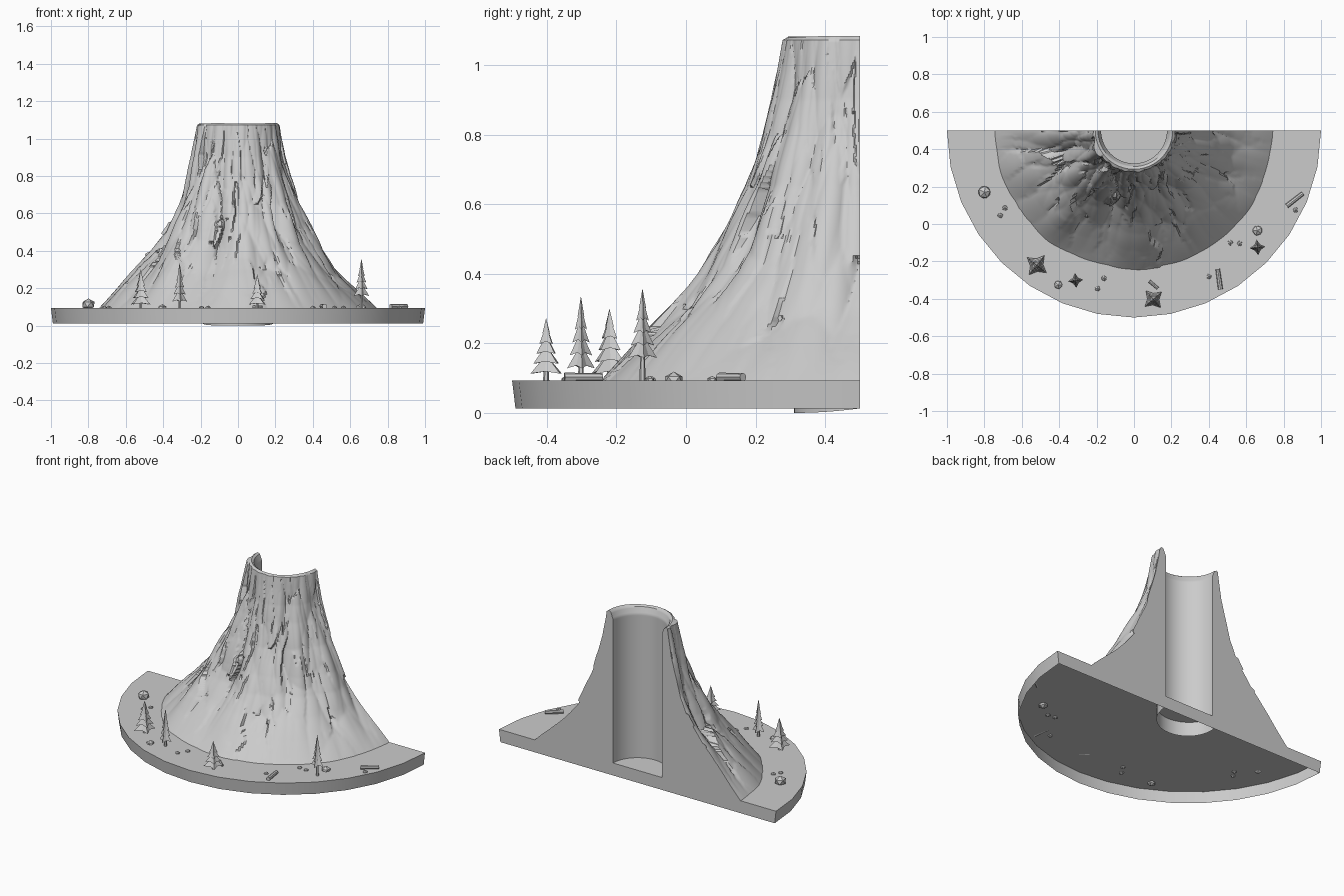
import bpy, bmesh, math, random
from mathutils import Vector, Matrix, noise

random.seed(4)
if "Cube" in bpy.data.objects:
    bpy.data.objects.remove(bpy.data.objects["Cube"])

AXIS_Y = 0.5          # the cut plane holds the volcano's axis
GROUND = 0.093

stone = bpy.data.materials.new("plain_grey")
stone.use_nodes = True
GREY = (0.6, 0.6, 0.6, 1)
stone.diffuse_color = GREY
stone.node_tree.nodes["Principled BSDF"].inputs["Base Color"].default_value = GREY


def finish(bm, name, smooth=None):
    bmesh.ops.recalc_face_normals(bm, faces=bm.faces)
    mesh = bpy.data.meshes.new(name)
    bm.to_mesh(mesh)
    bm.free()
    mesh.materials.append(stone)
    ob = bpy.data.objects.new(name, mesh)
    bpy.context.collection.objects.link(ob)
    if smooth:
        bpy.ops.object.select_all(action='DESELECT')
        ob.select_set(True)
        bpy.context.view_layer.objects.active = ob
        bpy.ops.object.shade_smooth_by_angle(angle=math.radians(smooth))
    return ob


def polar(r, a, z):
    return Vector((r * math.cos(a), AXIS_Y + r * math.sin(a), z))


def half_ring(bm, r, z, n):
    return [bm.verts.new(polar(r, math.pi * (1 + i / n), z)) for i in range(n + 1)]


def bridge(bm, a, b):
    for i in range(len(a) - 1):
        bm.faces.new((a[i], a[i + 1], b[i + 1], b[i]))


# Half-disc base: top plate and walls, open underneath
bm = bmesh.new()
top = half_ring(bm, 1.0, GROUND, 16)
low = half_ring(bm, 0.99, 0.012, 16)
bridge(bm, low, top)
bm.faces.new((low[-1], low[0], top[0], top[-1]))
bm.faces.new(top)
finish(bm, "base", 30)

# Short vent stub under the plate, its lower rim rising towards the cut
bm = bmesh.new()
top = half_ring(bm, 0.19, GROUND, 24)
low = half_ring(bm, 0.19, 0.0, 24)
for v in low:
    v.co.z = 0.013 * ((v.co.y - 0.31) / 0.19) ** 2
bridge(bm, low, top)
finish(bm, "vent_stub", 30)

# Mountain: craggy outer slope, rim, vent and flat cut faces
PROFILE = [(0.09, 0.745), (0.2, 0.64), (0.3, 0.55), (0.4, 0.472), (0.5, 0.412), (0.65, 0.335),
           (0.8, 0.28), (0.9, 0.253), (1.0, 0.235), (1.08, 0.223)]


def slope(z):
    for (z0, r0), (z1, r1) in zip(PROFILE, PROFILE[1:]):
        if z <= z1:
            return r0 + (r1 - r0) * (z - z0) / (z1 - z0)


def slabs(p):
    # tilted slabs of rock that meet in creases
    best = -9
    for q in noise.voronoi(p)[1]:
        tilt = noise.cell_vector(q * 7.3) - Vector((0.5, 0.5, 0.5))
        best = max(best, tilt.dot(p - q) * 1.3 + tilt.x * 0.4 - 0.7 * (p - q).length_squared)
    return best


def crag(a, z):
    d = Vector((math.cos(a), math.sin(a), 0))
    up = Vector((0, 0, z))
    warp = 0.12 * noise.noise_vector(d * 4 + up * 4)
    lean = Vector((0.5 * z, -0.4 * z, 0))
    broad = slabs(d * 3.2 + up * 2.6 + lean + warp)
    small = slabs(d * 7 + up * 4.2 - lean + warp)
    gully = noise.noise(d * 3.5 + up * 0.8)
    h = (z - GROUND) / (1.08 - GROUND)
    strength = min(1, 0.25 + h * 4) * (1 - 0.7 * max(0, h - 0.5) / 0.5)
    return strength * (0.075 * broad + 0.025 * small + 0.025 * gully)


N, M = 200, 120
bm = bmesh.new()
outer, inner = [], []
for j in range(M + 1):
    z = GROUND + (1.072 - GROUND) * j / M
    shell = half_ring(bm, 1, z, N)
    vent = half_ring(bm, 0.176 + 0.016 * max(0, (z - 1.03) / 0.04), z, N)
    for i, v in enumerate(shell):
        a = math.pi * (1 + i / N)
        v.co = polar(max(0.215, slope(z) + crag(a, z)), a, z)
    outer.append(shell)
    inner.append(vent)
for j in range(M):
    bridge(bm, outer[j], outer[j + 1])
    bridge(bm, inner[j + 1], inner[j])
    for k in (0, N):
        bm.faces.new((outer[j][k], outer[j + 1][k], inner[j + 1][k], inner[j][k]))
crest = half_ring(bm, 0.207, 1.082, N)
for v in crest:
    v.co.z += 0.005 * noise.noise(v.co * 7)
bridge(bm, outer[M], crest)
bridge(bm, crest, inner[M])
for k in (0, N):
    bm.faces.new((outer[M][k], crest[k], inner[M][k]))
bridge(bm, inner[0], outer[0])
finish(bm, "mountain", 35)


# Conifers: stacked four-pointed skirts on a thin trunk
def tree(name, x, y, height, radius, skirt, turn, tiers=5):
    bm = bmesh.new()
    bmesh.ops.create_cone(bm, cap_ends=True, segments=6, radius1=0.009, radius2=0.006, depth=skirt + 0.03,
                          matrix=Matrix.Translation((0, 0, (skirt + 0.03) / 2)))
    step = (height - skirt) / (tiers + 0.6)
    for t in range(tiers):
        r = radius * (1 - t / (tiers + 0.3))
        z = skirt + t * step
        tip = height if t == tiers - 1 else z + 1.9 * step
        apex = bm.verts.new((0, 0, tip))
        hub = bm.verts.new((0, 0, z + 0.35 * step))
        star = []
        for i in range(8):
            s, lift = (r, 0) if i % 2 == 0 else (r * 0.52, 0.22 * step)
            a = turn + i * math.pi / 4
            star.append(bm.verts.new((s * math.cos(a), s * math.sin(a), z + lift)))
        for i in range(8):
            bm.faces.new((star[i], star[(i + 1) % 8], apex))
            bm.faces.new((star[(i + 1) % 8], star[i], hub))
    finish(bm, name).location = (x, y, GROUND)


tree("tree_right", -0.52, -0.22, 0.207, 0.066, 0.02, 0.9)
tree("tree_front_right", -0.312, -0.302, 0.243, 0.04, 0.035, 0.1)
tree("tree_front", 0.103, -0.402, 0.18, 0.06, 0.02, 0.72)
tree("tree_left", 0.66, -0.125, 0.265, 0.042, 0.065, 0.1)

# Boulders and pebbles, sunk into the plate: x, y, radius, height of centre
ROCKS = [(-0.8, 0.17, 0.037, 0.02), (0.66, -0.035, 0.03, 0), (-0.405, -0.325, 0.025, 0)]
PEBBLES = [(-0.69, 0.085), (-0.715, 0.045), (-0.16, -0.29), (-0.195, -0.345), (0.515, -0.1),
           (0.565, -0.105), (0.4, -0.28), (0.865, 0.075)]
ROCKS += [(x, y, 0.016, 0) for x, y in PEBBLES]
for i, (x, y, r, lift) in enumerate(ROCKS):
    bm = bmesh.new()
    bmesh.ops.create_icosphere(bm, subdivisions=1, radius=r)
    for v in bm.verts:
        v.co.z *= 0.85
    rock = finish(bm, f"rock_{i + 1}")
    rock.location = (x, y, GROUND + lift)
    rock.rotation_euler.z = random.uniform(0, 6)

# Fallen logs
for i, (x, y, length, turn, r) in enumerate([(0.86, 0.13, 0.11, 38, 0.013), (0.455, -0.295, 0.11, 98, 0.013),
                                             (0.105, -0.325, 0.06, -40, 0.009)]):
    bm = bmesh.new()
    bmesh.ops.create_cone(bm, cap_ends=True, segments=8, radius1=r, radius2=r * 0.9, depth=length,
                          matrix=Matrix.Rotation(math.pi / 2, 4, 'Y'))
    log = finish(bm, f"log_{i + 1}")
    log.location = (x, y, GROUND + r * 0.75)
    log.rotation_euler.z = math.radians(turn)
